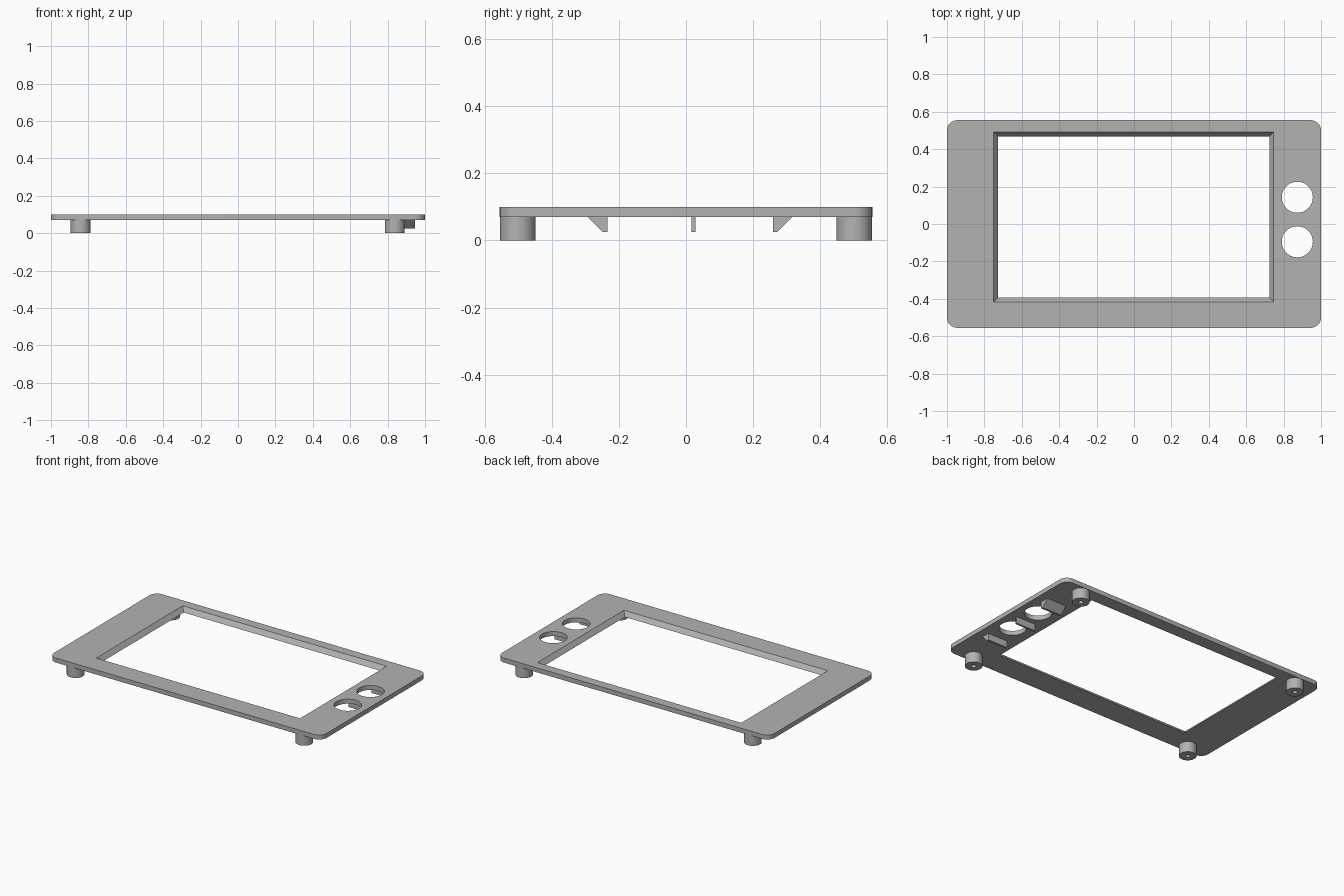
import bpy, bmesh, math
from mathutils import Vector

cube = bpy.data.objects.get("Cube")
if cube:
    bpy.data.objects.remove(cube, do_unlink=True)

TOP, UNDER, RIB_Z = 0.1, 0.07, 0.025

grey = bpy.data.materials.new("matte grey")
grey.use_nodes = True
colour = (0.45, 0.45, 0.45, 1)
grey.diffuse_color = colour
grey.node_tree.nodes["Principled BSDF"].inputs["Base Color"].default_value = colour


def add_object(name, bm):
    bmesh.ops.recalc_face_normals(bm, faces=bm.faces)
    mesh = bpy.data.meshes.new(name)
    bm.to_mesh(mesh)
    bm.free()
    mesh.materials.append(grey)
    obj = bpy.data.objects.new(name, mesh)
    bpy.context.collection.objects.link(obj)
    return obj


def loft(name, lower, upper):
    """Closed solid between two matching loops of points."""
    bm = bmesh.new()
    a = [bm.verts.new(p) for p in lower]
    b = [bm.verts.new(p) for p in upper]
    n = len(a)
    bm.faces.new(a)
    bm.faces.new(b)
    for i in range(n):
        j = (i + 1) % n
        bm.faces.new((a[i], a[j], b[j], b[i]))
    return add_object(name, bm)


def circle(x, y, z, r, n=48):
    return [(x + r * math.cos(math.tau * i / n), y + r * math.sin(math.tau * i / n), z)
            for i in range(n)]


def rectangle(x0, x1, y0, y1, z):
    return [(x0, y0, z), (x1, y0, z), (x1, y1, z), (x0, y1, z)]


def rounded_rectangle(w, h, r, z, steps=8):
    points = []
    for k, (sx, sy) in enumerate([(1, 1), (-1, 1), (-1, -1), (1, -1)]):
        for i in range(steps + 1):
            a = math.pi / 2 * (k + i / steps)
            points.append((sx * (w - r) + r * math.cos(a), sy * (h - r) + r * math.sin(a), z))
    return points


def smooth(obj):
    bpy.ops.object.select_all(action='DESELECT')
    obj.select_set(True)
    bpy.context.view_layer.objects.active = obj
    bpy.ops.object.shade_smooth_by_angle(angle=math.radians(30))


# Face plate with rounded corners
plate = loft("face_plate", rounded_rectangle(1, 0.555, 0.055, UNDER),
             rounded_rectangle(1, 0.555, 0.055, TOP))

# Sloped window opening, extended past both faces of the plate
slope, extra = 0.023, 1 / 3


def window_loop(t, z):
    d = slope * t
    return rectangle(-0.75 + d, 0.747 - d, -0.416 + d, 0.492 - d, z)


rise = (TOP - UNDER) * extra
cutters = [loft("window_cutter", window_loop(1 + extra, UNDER - rise),
                window_loop(-extra, TOP + rise))]

# Two round button openings
for y in (0.143, -0.095):
    cutters.append(loft("button_cutter", circle(0.873, y, UNDER - rise, 0.083),
                        circle(0.873, y, TOP + rise, 0.083)))

bpy.context.view_layer.objects.active = plate
for cutter in cutters:
    mod = plate.modifiers.new("opening", 'BOOLEAN')
    mod.operation, mod.solver, mod.object = 'DIFFERENCE', 'EXACT', cutter
    bpy.ops.object.modifier_apply(modifier=mod.name)
    bpy.data.objects.remove(cutter, do_unlink=True)
smooth(plate)

# Corner standoffs, each with a blind screw hole
for side, x in (("right", -0.842), ("left", 0.838)):
    for end, y in (("front", -0.501), ("back", 0.501)):
        bm = bmesh.new()
        profile = [(0.053, UNDER), (0.053, 0), (0.015, 0), (0.015, UNDER - 0.005)]
        rings = [[bm.verts.new(p) for p in circle(x, y, z, r, 32)] for r, z in profile]
        for a, b in zip(rings, rings[1:]):
            for i in range(32):
                j = (i + 1) % 32
                bm.faces.new((a[i], a[j], b[j], b[i]))
        bm.faces.new(rings[0])
        bm.faces.new(rings[-1])
        smooth(add_object(f"{end}_{side}_standoff", bm))

# Ribs under the plate, beside and between the button openings
ribs = {
    "front_rib": [(-0.292, UNDER), (-0.247, RIB_Z), (-0.234, RIB_Z), (-0.234, UNDER)],
    "middle_rib": [(0.016, UNDER), (0.016, RIB_Z), (0.029, RIB_Z), (0.029, UNDER)],
    "back_rib": [(0.259, UNDER), (0.259, RIB_Z), (0.272, RIB_Z), (0.317, UNDER)],
}
for name, section in ribs.items():
    loft(name, [(0.8, y, z) for y, z in section], [(0.945, y, z) for y, z in section])
